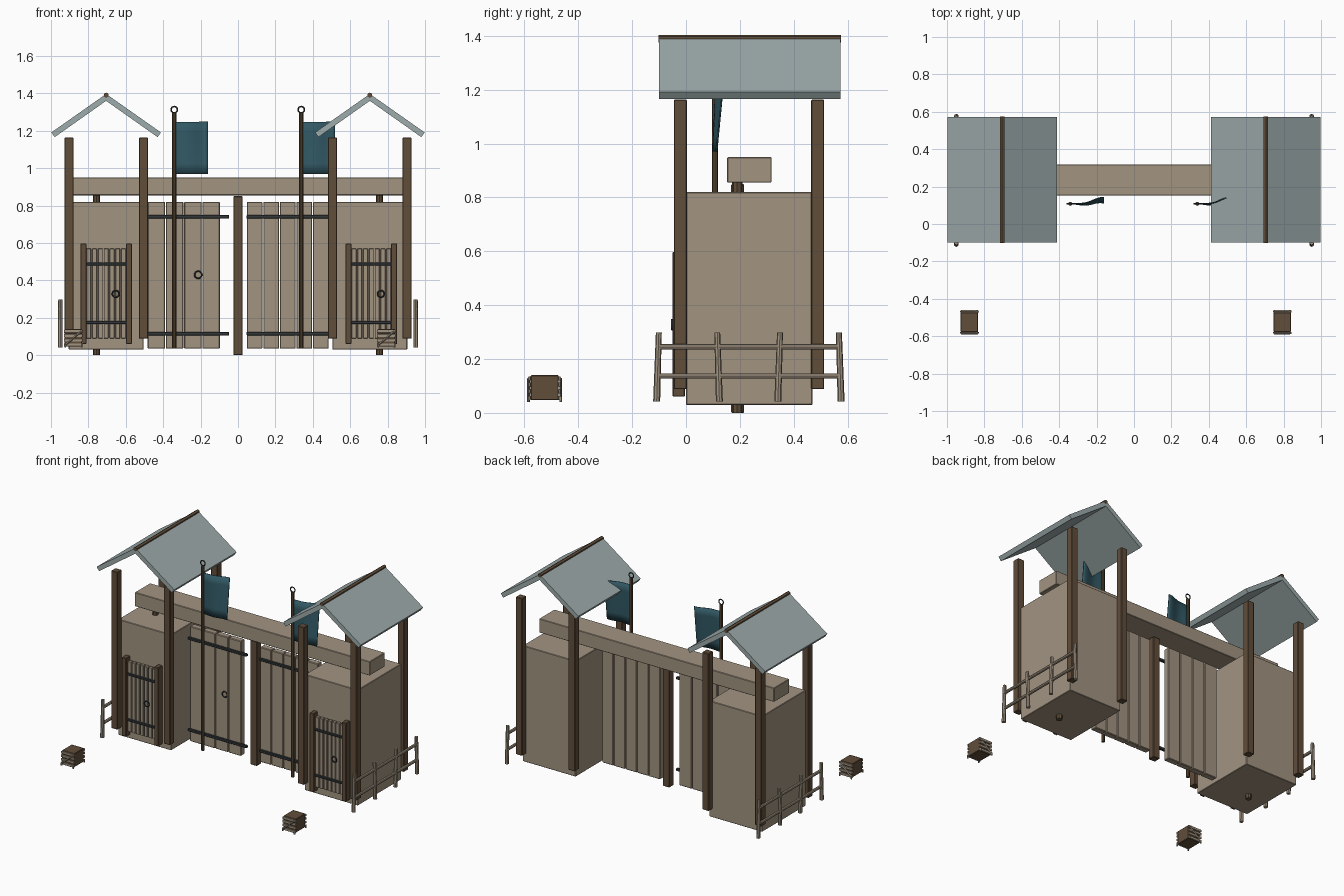
import bpy, bmesh, math
from mathutils import Vector

if "Cube" in bpy.data.objects:
    bpy.data.objects.remove(bpy.data.objects["Cube"])


def material(name, rgb):
    m = bpy.data.materials.new(name)
    m.diffuse_color = (*rgb, 1)
    m.use_nodes = True
    m.node_tree.nodes["Principled BSDF"].inputs["Base Color"].default_value = m.diffuse_color
    return m


TAN = material("pale_wood", (0.36, 0.295, 0.22))
BROWN = material("dark_wood", (0.119, 0.075, 0.042))
ROOF = material("roof_grey", (0.34, 0.405, 0.405))
TEAL = material("flag_teal", (0.032, 0.1, 0.13))
METAL = material("dark_metal", (0.033, 0.039, 0.042))


def finish(name, bm, mat, smooth=False):
    bmesh.ops.recalc_face_normals(bm, faces=bm.faces)
    me = bpy.data.meshes.new(name)
    bm.to_mesh(me)
    bm.free()
    me.materials.append(mat)
    for p in me.polygons:
        p.use_smooth = smooth
    ob = bpy.data.objects.new(name, me)
    bpy.context.collection.objects.link(ob)
    return ob


def box(name, x, y, z, mat, bevel=0.003):
    """Box from (min, max) ranges, with a slight edge bevel."""
    bm = bmesh.new()
    bmesh.ops.create_cube(bm, size=1)
    for v in bm.verts:
        v.co = [(a + b) / 2 + c * (b - a) for c, (a, b) in zip(v.co, (x, y, z))]
    if bevel:
        bmesh.ops.bevel(bm, geom=bm.edges[:], offset=bevel, segments=1, affect='EDGES')
    return finish(name, bm, mat)


def rod(name, a, b, r, mat, sides=8, r2=None):
    """Round bar between two points."""
    a, b = Vector(a), Vector(b)
    bm = bmesh.new()
    bmesh.ops.create_cone(bm, cap_ends=True, segments=sides, radius1=r,
                          radius2=r if r2 is None else r2, depth=(b - a).length)
    rot = (b - a).to_track_quat('Z', 'Y').to_matrix()
    for v in bm.verts:
        v.co = rot @ v.co + (a + b) / 2
    return finish(name, bm, mat)


def ring(name, c, r, t, mat):
    """Upright ring facing the front."""
    bm = bmesh.new()
    n, k = 16, 6
    g = []
    for i in range(n):
        u = math.tau * i / n
        row = []
        for j in range(k):
            w = math.tau * j / k
            d = r + t * math.cos(w)
            row.append(bm.verts.new((c[0] + d * math.cos(u), c[1] + t * math.sin(w),
                                     c[2] + d * math.sin(u))))
        g.append(row)
    for i in range(n):
        for j in range(k):
            bm.faces.new((g[i][j], g[(i + 1) % n][j], g[(i + 1) % n][(j + 1) % k], g[i][(j + 1) % k]))
    return finish(name, bm, mat, True)


def prism(name, profile, y0, y1, mat):
    """Extrude an xz outline along y."""
    bm = bmesh.new()
    f = bm.faces.new([bm.verts.new((x, y0, z)) for x, z in profile])
    ext = bmesh.ops.extrude_face_region(bm, geom=[f])['geom']
    for v in ext:
        if isinstance(v, bmesh.types.BMVert):
            v.co.y = y1
    return finish(name, bm, mat)


# Towers, roofs and side fences
for s, side in ((-1, "left"), (1, "right")):
    cx = 0.705 * s
    box(side + "_tower_wall", (cx - 0.2, cx + 0.2), (0, 0.47), (0.03, 0.82), TAN)
    rod(side + "_tower_core_post", (0.757 * s, 0.19, 0), (0.757 * s, 0.19, 0.857), 0.019, BROWN)
    for dx in (-0.199, 0.199):
        for y in (-0.021, 0.489):
            box(side + "_tower_post", (cx + dx - 0.024, cx + dx + 0.024),
                (y - 0.024, y + 0.024), (0.088, 1.163), BROWN)
    for d in (-1, 1):
        prism(side + "_roof_panel", [(cx, 1.397), (cx + d * 0.293, 1.191),
                                     (cx + d * 0.275, 1.166), (cx, 1.36)], -0.1, 0.573, ROOF)
    rod(side + "_roof_ridge", (cx, -0.102, 1.39), (cx, 0.575, 1.39), 0.014, BROWN, 6)
    fx = 0.95 * s
    for i, y in enumerate((-0.105, 0.12, 0.345, 0.572)):
        lean = 0.004 * (-1) ** i
        rod(side + "_fence_post", (fx, y - lean, 0.042), (fx, y + lean, 0.298), 0.013, TAN, 8, 0.011)
    for z in (0.137, 0.245):
        rod(side + "_fence_rail", (fx, -0.11, z), (fx, 0.575, z), 0.01, TAN)

# Lintel beam and middle post
box("lintel_beam", (-0.888, 0.888), (0.153, 0.318), (0.855, 0.95), TAN)
box("middle_post", (-0.025, 0.025), (0.168, 0.216), (0, 0.85), BROWN)

# Main doors of vertical planks, with strap hinges
for side, x0, x1, n in (("left", -0.485, -0.095, 4), ("right", 0.045, 0.487, 5)):
    w = (x1 - x0) / n
    for i in range(n):
        a = x0 + i * w
        box(side + "_door_plank", (a + 0.002, a + w - 0.002), (0.17, 0.213), (0.035, 0.82), TAN, 0.004)
for side, x0, x1 in (("left", -0.49, -0.047), ("right", 0.045, 0.488)):
    for z in (0.115, 0.74):
        box(side + "_door_strap", (x0, x1), (0.158, 0.176), (z - 0.009, z + 0.009), METAL)
ring("door_ring", (-0.213, 0.16, 0.43), 0.019, 0.004, METAL)

# Small slatted gates in front of the towers
for cx, side in ((-0.705, "left"), (0.713, "right")):
    for d in (-1, 1):
        x = cx + d * 0.122
        box(side + "_gate_post", (x - 0.016, x + 0.016), (-0.05, -0.004), (0.06, 0.597), BROWN)
    for i in range(7):
        x = cx - 0.093 + 0.031 * i
        box(side + "_gate_slat", (x - 0.0125, x + 0.0125), (-0.032, -0.008), (0.09, 0.57), TAN, 0.002)
    for z in (0.175, 0.487):
        box(side + "_gate_strap", (cx - 0.11, cx + 0.11), (-0.042, -0.03), (z - 0.008, z + 0.008), METAL)
    ring(side + "_gate_ring", (cx + 0.051, -0.052, 0.328), 0.018, 0.004, METAL)

# Flag poles with waving flags
for px, side in ((-0.341, "left"), (0.338, "right")):
    rod(side + "_flag_pole", (px, 0.108, 0.035), (px, 0.108, 1.295), 0.011, BROWN)
    ring(side + "_pole_ring", (px, 0.108, 1.313), 0.017, 0.004, METAL)
    bm = bmesh.new()
    nx, nz = 10, 5
    grid = []
    for i in range(nx + 1):
        u = i / nx
        row = []
        for j in range(nz + 1):
            v = j / nz
            y = 0.108 + u * (0.014 * math.sin(u * 5.5 + 3.1) + 0.03 * (v - 0.5) + 0.008)
            row.append(bm.verts.new((px + 0.006 + 0.174 * u, y, 0.97 + 0.278 * v)))
        grid.append(row)
    for i in range(nx):
        for j in range(nz):
            bm.faces.new((grid[i][j], grid[i + 1][j], grid[i + 1][j + 1], grid[i][j + 1]))
    flag = finish(side + "_flag", bm, TEAL, True)
    mod = flag.modifiers.new("thickness", 'SOLIDIFY')
    mod.thickness = 0.005
    mod.offset = 0

# Crates with slatted ends
for cx, side in ((-0.88, "left"), (0.793, "right")):
    box(side + "_crate", (cx - 0.047, cx + 0.047), (-0.577, -0.473), (0.047, 0.14), BROWN)
    for y, d in ((-0.577, -1), (-0.473, 1)):
        ys = sorted((y, y + d * 0.007))
        yo = y + d * 0.008
        for z in (0.055, 0.08, 0.105, 0.128):
            box(side + "_crate_slat", (cx - 0.05, cx + 0.05), ys, (z - 0.008, z + 0.008), TAN, 0.001)
        rod(side + "_crate_brace", (cx - 0.042, yo, 0.055), (cx + 0.042, yo, 0.128), 0.005, TAN, 4)
        for e in (-0.044, 0.044):
            rod(side + "_crate_foot", (cx + e, yo, 0.04), (cx + e, yo, 0.06), 0.005, TAN, 6)
